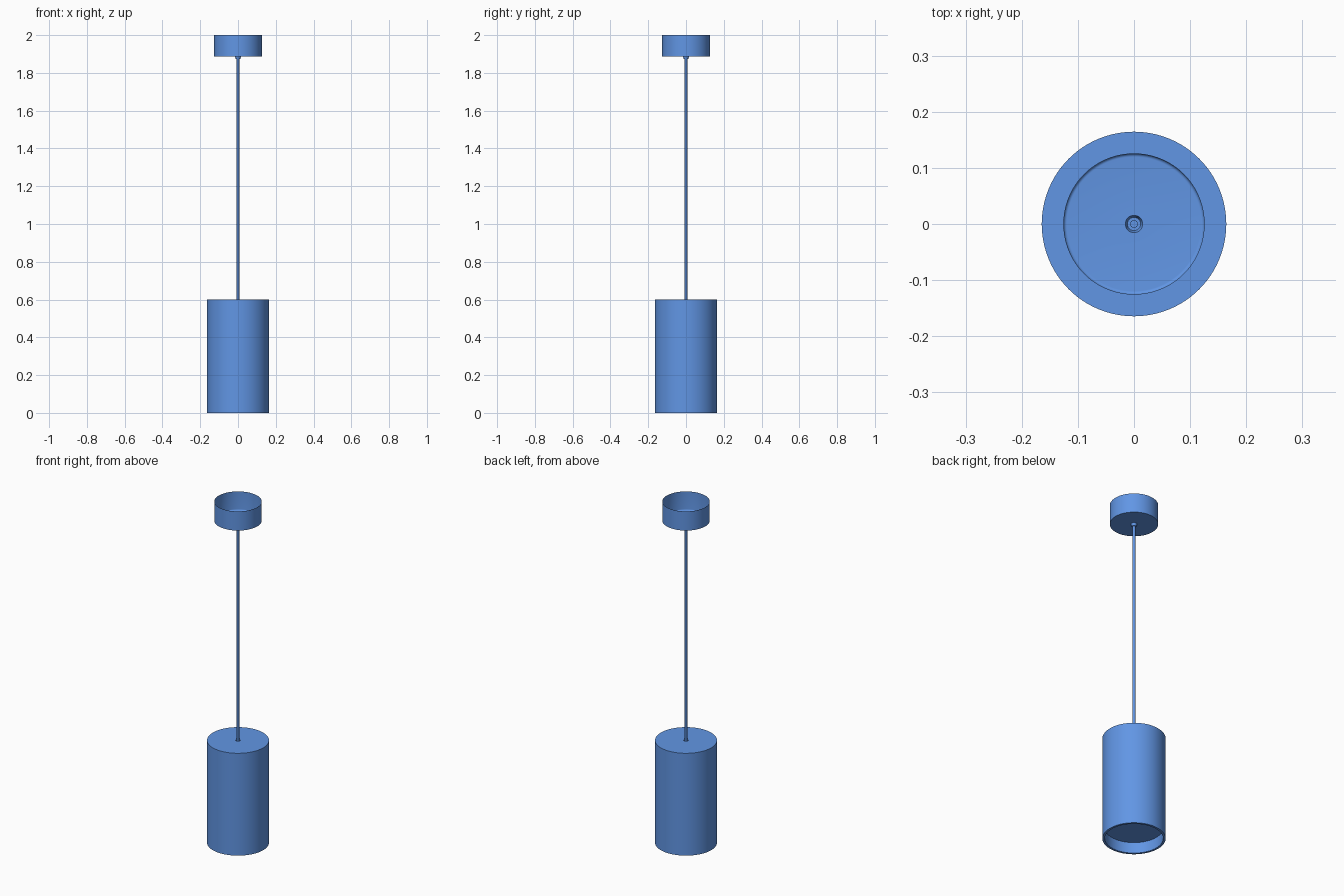
import bpy, bmesh, math

if "Cube" in bpy.data.objects:
    bpy.data.objects.remove(bpy.data.objects["Cube"])

SEG = 96
blue = bpy.data.materials.new("blue")
blue.diffuse_color = (0.12, 0.305, 0.78, 1)
blue.use_nodes = True
blue.node_tree.nodes["Principled BSDF"].inputs["Base Color"].default_value = blue.diffuse_color

def lathe(name, profile, seg=SEG):
    """Spin an (r, z) profile around the z axis."""
    bm = bmesh.new()
    vs = [bm.verts.new((r, 0, z)) for r, z in profile]
    edges = [bm.edges.new(p) for p in zip(vs, vs[1:])]
    bmesh.ops.spin(bm, geom=vs + edges, cent=(0, 0, 0), axis=(0, 0, 1),
                   angle=2 * math.pi, steps=seg, use_merge=True)
    bmesh.ops.remove_doubles(bm, verts=bm.verts, dist=1e-5)
    bmesh.ops.recalc_face_normals(bm, faces=bm.faces)
    me = bpy.data.meshes.new(name)
    bm.to_mesh(me)
    bm.free()
    me.materials.append(blue)
    ob = bpy.data.objects.new(name, me)
    bpy.context.collection.objects.link(ob)
    bpy.ops.object.select_all(action='DESELECT')
    ob.select_set(True)
    bpy.context.view_layer.objects.active = ob
    bpy.ops.object.shade_smooth_by_angle(angle=math.radians(35))
    return ob

# Cylinder shade: cord recess in the top, open lower rim
lathe("shade", [(0, 0.588), (0.013, 0.588), (0.013, 0.6), (0.1645, 0.6),
                (0.1645, 0), (0.152, 0), (0.152, 0.063)])

# Recessed diffuser inside the rim
lathe("diffuser", [(0, 0.063), (0.152, 0.063)])

# Ceiling canopy: thin cup, open at the top, rounded inside, cord hole in its floor
fillet = [(0.1195 + 0.006 * math.cos(a), 1.896 - 0.006 * math.sin(a))
          for a in (math.pi / 12 * i for i in range(7))]
lathe("canopy", [(0.0162, 1.888), (0.126, 1.888), (0.126, 2.0), (0.1255, 2.0)]
      + fillet + [(0.0162, 1.890), (0.0162, 1.888)])

# Hanging cord
lathe("cord", [(0, 0.588), (0.007, 0.588), (0.007, 1.886), (0, 1.886)], 32)

# Tapered cord grip hanging in the canopy hole
lathe("canopy_grip", [(0.007, 1.873), (0.0125, 1.873), (0.0162, 1.888),
                      (0.0155, 1.888), (0.0118, 1.876), (0.007, 1.876),
                      (0.007, 1.873)], 48)
